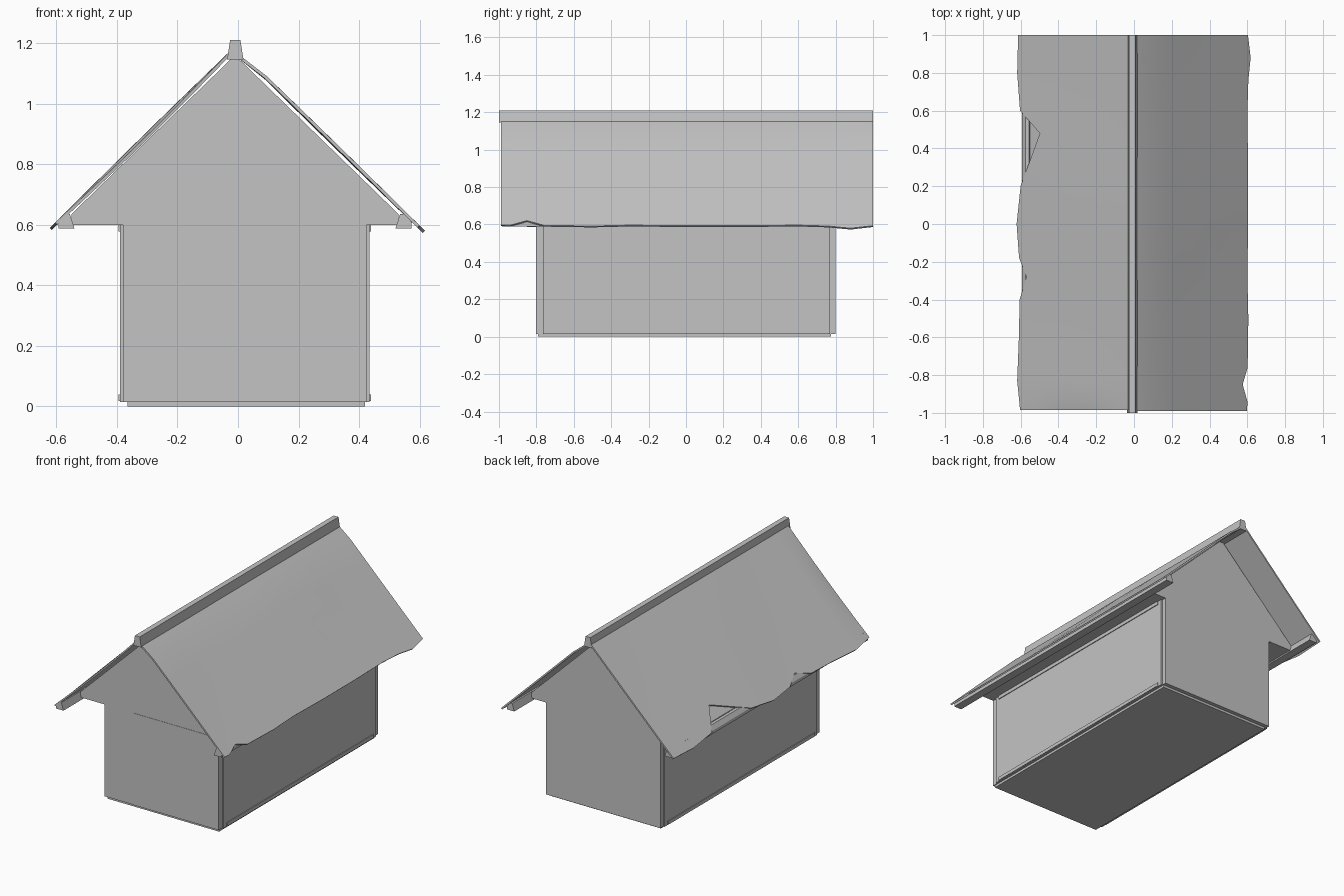
import bpy
import bmesh
import math

cube = bpy.data.objects.get("Cube")
if cube:
    bpy.data.objects.remove(cube, do_unlink=True)

# single plain grey finish
grey = bpy.data.materials.new("plain_grey")
grey.use_nodes = True
COL = (0.55, 0.55, 0.55, 1.0)
grey.diffuse_color = COL
grey.node_tree.nodes["Principled BSDF"].inputs["Base Color"].default_value = COL

RIDGE_X = -0.01


def finish(name, bm):
    bmesh.ops.recalc_face_normals(bm, faces=bm.faces)
    mesh = bpy.data.meshes.new(name)
    bm.to_mesh(mesh)
    bm.free()
    mesh.materials.append(grey)
    obj = bpy.data.objects.new(name, mesh)
    bpy.context.collection.objects.link(obj)
    return obj


def prism(name, profile, y0, y1):
    """Extrude an x-z profile along y."""
    bm = bmesh.new()
    face = bm.faces.new([bm.verts.new((x, y0, z)) for x, z in profile])
    ext = bmesh.ops.extrude_face_region(bm, geom=[face])["geom"]
    bmesh.ops.translate(bm, vec=(0, y1 - y0, 0),
                        verts=[v for v in ext if isinstance(v, bmesh.types.BMVert)])
    return finish(name, bm)


def box(name, x0, x1, y0, y1, z0, z1):
    return prism(name, [(x0, z0), (x1, z0), (x1, z1), (x0, z1)], y0, y1)


# floor slab and wall body
box("floor_slab", -0.365, 0.42, -0.79, 0.775, 0.0, 0.03)
box("wall_body", -0.38, 0.425, -0.797, 0.8, 0.015, 0.6)

# front cladding, split by one vertical seam
box("front_panel_wide", -0.175, 0.425, -0.802, -0.796, 0.015, 0.6)
box("front_panel_narrow", -0.38, -0.175, -0.799, -0.796, 0.015, 0.6)

# side cladding with rails along the top and bottom
for side, wall_x, s in (("left", 0.425, 1), ("right", -0.38, -1)):
    def strip(name, depth, y0, y1, z0, z1):
        xs = sorted((wall_x - 0.005 * s, wall_x + depth * s))
        box(f"{side}_{name}", xs[0], xs[1], y0, y1, z0, z1)
    strip("side_panel", 0.009, -0.765, 0.77, 0.015, 0.6)
    strip("bottom_rail", 0.014, -0.735, 0.74, 0.018, 0.04)
    strip("top_rail", 0.014, -0.735, 0.74, 0.578, 0.6)

# gable block filling the roof, with a flat soffit
prism("gable_block", [(-0.55, 0.6), (0.53, 0.6), (0.53, 0.635),
                      (RIDGE_X, 1.16), (-0.55, 0.635)], -0.8, 0.8)

# tapered beams along both eaves
BEAM = [(0.53, 0.588), (0.583, 0.588), (0.583, 0.608), (0.565, 0.635), (0.545, 0.635)]
for side, s in (("left", 1), ("right", -1)):
    prism(f"{side}_eave_beam", [(RIDGE_X + s * x, z) for x, z in BEAM], -0.985, 0.985)

# tapered ridge cap
prism("ridge_cap", [(-0.036, 1.145), (0.018, 1.145), (0.008, 1.21), (-0.026, 1.21)], -1, 1)

# worn roof sheets: (y, eave x) pairs trace each ragged lower edge
LEFT_EDGE = [(-0.99, 0.595), (-0.94, 0.597), (-0.85, 0.572), (-0.76, 0.598),
             (-0.5, 0.602), (-0.3, 0.597), (0, 0.6), (0.3, 0.6), (0.6, 0.597),
             (0.76, 0.602), (0.88, 0.614), (1, 0.6)]
RIGHT_EDGE = [(-0.985, -0.6), (-0.93, -0.605), (-0.83, -0.615), (-0.6, -0.606),
              (-0.4, -0.602), (-0.28, -0.565), (-0.18, -0.605), (0, -0.618),
              (0.2, -0.597), (0.48, -0.495), (0.6, -0.6), (0.8, -0.615), (1, -0.61)]


def roof_sheet(name, edge, z_top, slope, curl):
    bm = bmesh.new()
    rows = 6
    cols = []
    for y, xe in edge:
        col = []
        for i in range(rows + 1):
            t = i / rows
            x = RIDGE_X + (xe - RIDGE_X) * t
            z = z_top - slope * abs(x) - 0.005
            z += 0.003 * math.sin(5 * y + 1) * math.sin(math.pi * t)
            if y < -0.95:
                z -= curl * math.sin(math.pi * t)
            col.append(bm.verts.new((x, y, z)))
        cols.append(col)
    for a, b in zip(cols, cols[1:]):
        for i in range(rows):
            bm.faces.new((a[i], a[i + 1], b[i + 1], b[i]))
    obj = finish(name, bm)
    sol = obj.modifiers.new("thickness", "SOLIDIFY")
    sol.thickness = 0.01
    sol.offset = 0
    bpy.ops.object.select_all(action="DESELECT")
    obj.select_set(True)
    bpy.context.view_layer.objects.active = obj
    bpy.ops.object.modifier_apply(modifier=sol.name)
    bpy.ops.object.shade_smooth_by_angle(angle=math.radians(30))


roof_sheet("left_roof_sheet", LEFT_EDGE, 1.18, 0.975, 0.0)
roof_sheet("right_roof_sheet", RIGHT_EDGE, 1.197, 0.98, 0.012)
